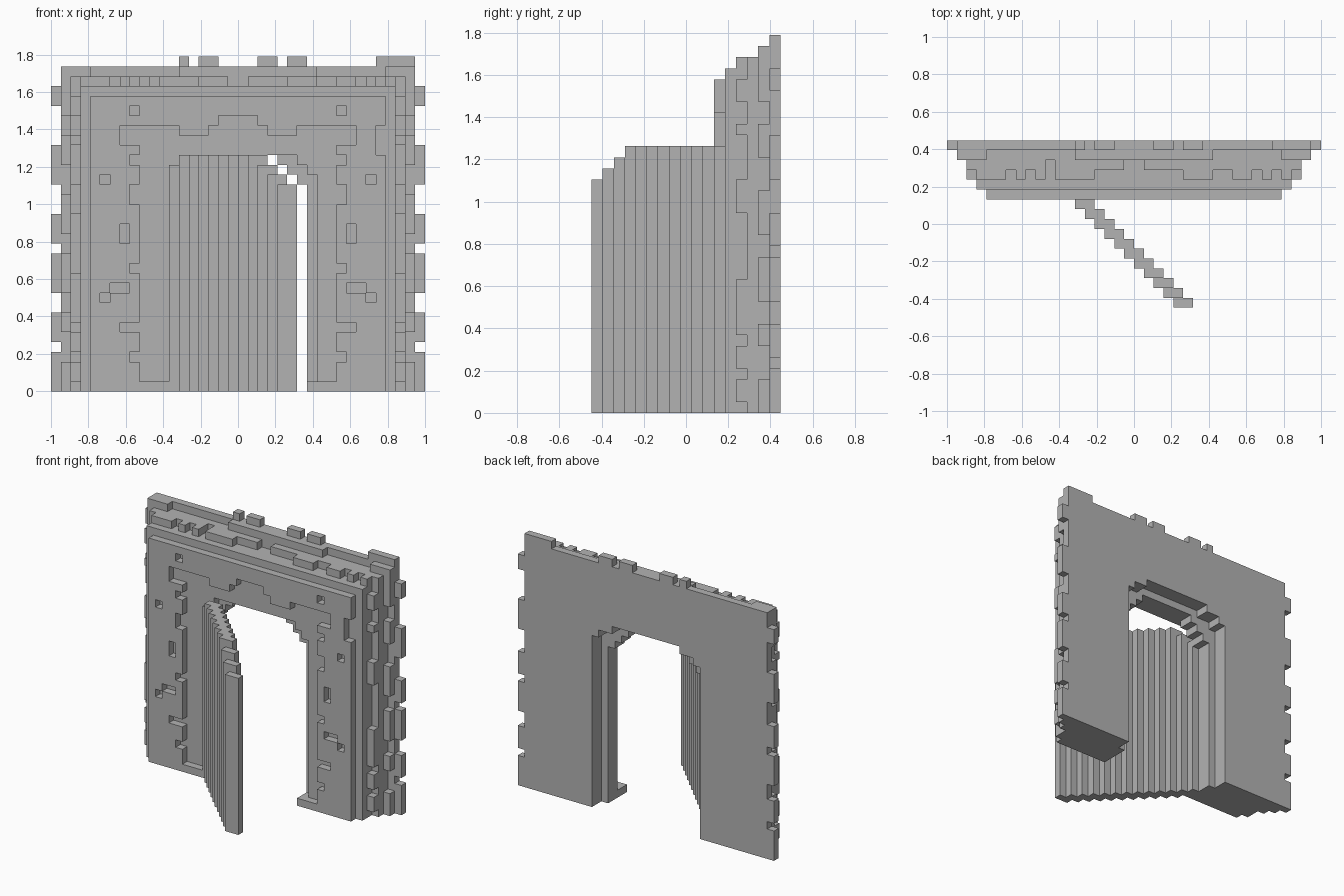
import bpy, bmesh
from mathutils import Vector

U = 2 / 38               # edge of one block
WIDE, DEEP = 38, 17      # blocks across and front to back

cube = bpy.data.objects.get("Cube")
if cube:
    bpy.data.objects.remove(cube)

stone = bpy.data.materials.new("grey stone")
stone.use_nodes = True
grey = (0.45, 0.45, 0.45, 1)
stone.diffuse_color = grey
stone.node_tree.nodes["Principled BSDF"].inputs["Base Color"].default_value = grey


def slab(layer, x0, x1, z0, z1):
    """Blocks of one layer, upper limits excluded."""
    return {(x, layer, z) for x in range(x0, x1) for z in range(z0, z1)}


def mirrored(cells):
    return cells | {(WIDE - 1 - x, y, z) for x, y, z in cells}


def teeth(layer, x, spans):
    """Blocks down both edges of a layer."""
    out = set()
    for z0, z1 in spans:
        out |= slab(layer, x, x + 1, z0, z1)
    return mirrored(out)


def row(layer, z, spans):
    out = set()
    for x0, x1 in spans:
        out |= slab(layer, x0, x1, z, z + 1)
    return out


def arch(layer, steps, base=0):
    """Stepped opening: each step is a left limit and a height."""
    out = set()
    for x, top in steps:
        out |= slab(layer, x, WIDE - x, base, top)
    return out


def build(name, cells):
    """Skin the blocks and merge the flat areas."""
    bm = bmesh.new()
    for c in cells:
        for axis in range(3):
            for side in (0, 1):
                n = list(c)
                n[axis] += 1 if side else -1
                if tuple(n) in cells:
                    continue
                a, b = (axis + 1) % 3, (axis + 2) % 3
                ring = []
                for da, db in ((0, 0), (1, 0), (1, 1), (0, 1)):
                    p = list(c)
                    p[axis] += side
                    p[a] += da
                    p[b] += db
                    ring.append(bm.verts.new(Vector(
                        (p[0] - WIDE / 2, p[1] - DEEP / 2, p[2])) * U))
                bm.faces.new(ring if side else ring[::-1])
    bmesh.ops.remove_doubles(bm, verts=bm.verts[:], dist=U / 100)
    bmesh.ops.dissolve_limit(bm, angle_limit=0.02, verts=bm.verts[:], edges=bm.edges[:])
    bmesh.ops.triangulate(bm, faces=[f for f in bm.faces if len(f.verts) > 4])
    mesh = bpy.data.meshes.new(name)
    bm.to_mesh(mesh)
    bm.free()
    mesh.materials.append(stone)
    obj = bpy.data.objects.new(name, mesh)
    bpy.context.collection.objects.link(obj)


# Back layer with notched sides and merlons
back = slab(16, 1, 37, 0, 33)
back |= teeth(16, 0, [(0, 4), (5, 8), (10, 14), (15, 18), (21, 25), (29, 31)])
back |= row(16, 33, [(13, 14), (15, 17), (21, 23), (24, 26), (33, 37)])

# Second layer
second = slab(15, 2, 36, 0, 32)
second |= teeth(15, 1, [(0, 3), (6, 8), (10, 14), (16, 20), (23, 26), (28, 33)])
second |= row(15, 32, [(1, 4), (13, 27), (34, 37)])

# Middle layers with a crumbled rim
middle = slab(14, 2, 36, 0, 32) - row(14, 31, [(10, 11), (18, 20)])
rim = slab(13, 3, 35, 0, 31)
rim |= teeth(13, 2, [(1, 3), (4, 6), (7, 12), (18, 21), (25, 26), (28, 30)])
rim |= row(13, 31, [(3, 6), (7, 8), (9, 10), (11, 15), (24, 27), (29, 31), (32, 33), (34, 35)])

# Front layers
fourth = slab(12, 3, 35, 0, 31)
front = slab(11, 4, 34, 0, 30)

# Door opening, narrower at the middle stop
for part, layer in ((back, 16), (second, 15)):
    part -= arch(layer, [(11, 23), (12, 24), (14, 25)])
for part, layer in ((middle, 14), (rim, 13)):
    part -= arch(layer, [(12, 21), (13, 22), (14, 23), (15, 24)])
fourth -= arch(12, [(11, 22), (12, 23), (13, 24)], 1) | arch(12, [(12, 1)])
front -= arch(11, [(12, 1)])

# Ragged recess around the opening
recess = arch(11, [(9, 25), (13, 26), (16, 27), (17, 28)], 1)
for x, z0, z1 in ((8, 3, 4), (7, 6, 7), (8, 12, 13), (8, 19, 21), (8, 23, 24), (7, 25, 27)):
    recess |= mirrored(slab(11, x, 13 if z0 == 25 else 9, z0, z1))
front -= recess

# Missing stones in the front face
for x0, x1, z0, z1 in ((8, 9, 28, 29), (5, 6, 21, 22), (7, 8, 15, 17), (6, 8, 10, 11), (5, 6, 9, 10)):
    front -= mirrored(slab(11, x0, x1, z0, z1))
front -= slab(11, 33, 34, 24, 27)

build("gate_wall", back | second | middle | rim | fourth | front)

# Open door leaf, swung diagonally out of the wall
leaf = set()
for y in range(13):
    top = min(24, 21 + y, 34 - y)
    leaf |= slab(y, 23 - y, 25 - y, 0, 24 if y == 10 else top)
build("door_leaf", leaf)
